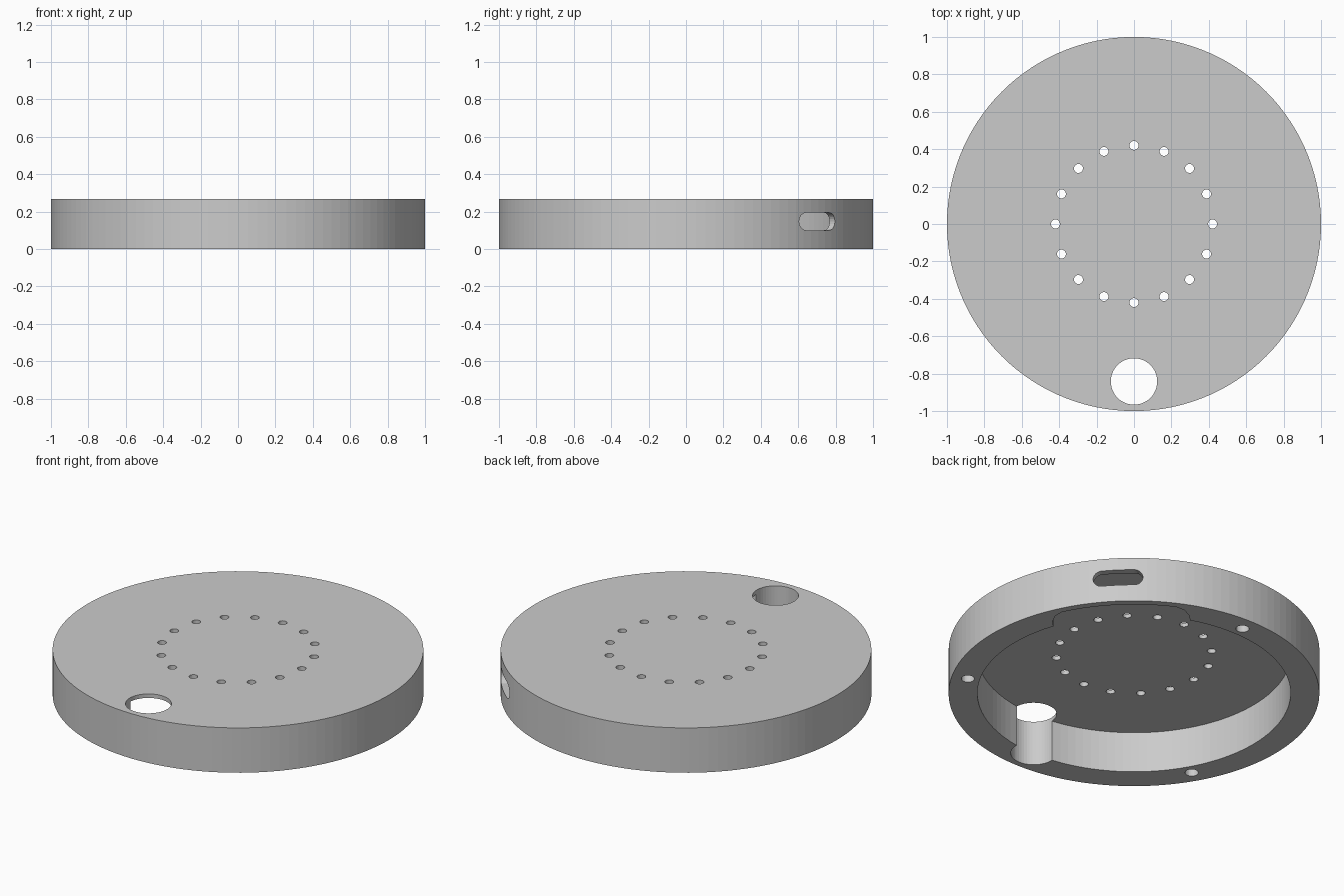
import bpy, bmesh
from math import sin, cos, pi, sqrt, radians
from mathutils import Matrix

if "Cube" in bpy.data.objects:
    bpy.data.objects.remove(bpy.data.objects["Cube"], do_unlink=True)

HEIGHT, CEILING = 0.267, 0.243
RIM_INNER = 0.845

grey = bpy.data.materials.new("plain_grey")
grey.use_nodes = True
colour = (0.6, 0.6, 0.6, 1)
grey.diffuse_color = colour
grey.node_tree.nodes["Principled BSDF"].inputs["Base Color"].default_value = colour


def circle(radius, sides, cx=0, cy=0):
    return [(cx + radius * cos(2 * pi * i / sides),
             cy + radius * sin(2 * pi * i / sides)) for i in range(sides)]


def prism(name, outline, low, high, matrix=None):
    """Extrude a closed outline from low to high along its local z."""
    bm = bmesh.new()
    face = bm.faces.new([bm.verts.new((x, y, low)) for x, y in outline])
    new = bmesh.ops.extrude_face_region(bm, geom=[face])["geom"]
    verts = [v for v in new if isinstance(v, bmesh.types.BMVert)]
    bmesh.ops.translate(bm, verts=verts, vec=(0, 0, high - low))
    bmesh.ops.recalc_face_normals(bm, faces=bm.faces)
    if matrix:
        bm.transform(matrix)
    mesh = bpy.data.meshes.new(name)
    bm.to_mesh(mesh)
    bm.free()
    mesh.materials.append(grey)
    obj = bpy.data.objects.new(name, mesh)
    bpy.context.collection.objects.link(obj)
    return obj


def cut(target, cutter):
    cutter.hide_render = True
    mod = target.modifiers.new("cut", 'BOOLEAN')
    mod.operation, mod.solver, mod.object = 'DIFFERENCE', 'EXACT', cutter
    bpy.context.view_layer.objects.active = target
    bpy.ops.object.modifier_apply(modifier=mod.name)
    bpy.data.objects.remove(cutter, do_unlink=True)


# Round cover, hollow from below
cover = prism("round_cover", circle(1, 120), 0, HEIGHT)
cut(cover, prism("cavity", circle(RIM_INNER, 120), -0.1, CEILING))

# Thinned rim pocket behind the side slot
turn = Matrix.Rotation(radians(45), 4, 'Z')
arc = [(sqrt(0.96 ** 2 - t * t), t) for t in (0.31 * i / 8 for i in range(-8, 9))]
pocket = [(0.6, -0.37), (0.81, -0.37), (0.87, -0.35)] + arc
pocket += [(0.87, 0.35), (0.81, 0.37), (0.6, 0.37)]
cut(cover, prism("rim_pocket", pocket, -0.12, CEILING - 0.001, turn))

# Rounded slot through the thin rim
r, half = 0.047, 0.135
slot = [(r * cos(pi * i / 12), half - r + r * sin(pi * i / 12)) for i in range(13)]
slot += [(-x, -y) for x, y in slot]
place = Matrix.Translation((0, 0, 0.147)) @ turn @ Matrix.Rotation(pi / 2, 4, 'Y')
cut(cover, prism("side_slot", slot, 0.85, 1.1, place))

# Large through hole near the front
cut(cover, prism("large_hole", circle(0.124, 48, 0, -0.842), -0.15, 0.4))

# Ring of small holes in the top
for x, y in circle(0.42, 16):
    cut(cover, prism("small_hole", circle(0.024, 20, x, y), 0.1, 0.4))

# Blind screw holes under the rim
for angle in (-30, 90, 210):
    x, y = 0.91 * cos(radians(angle)), 0.91 * sin(radians(angle))
    cut(cover, prism("screw_hole", circle(0.036, 24, x, y), -0.1, 0.18))
